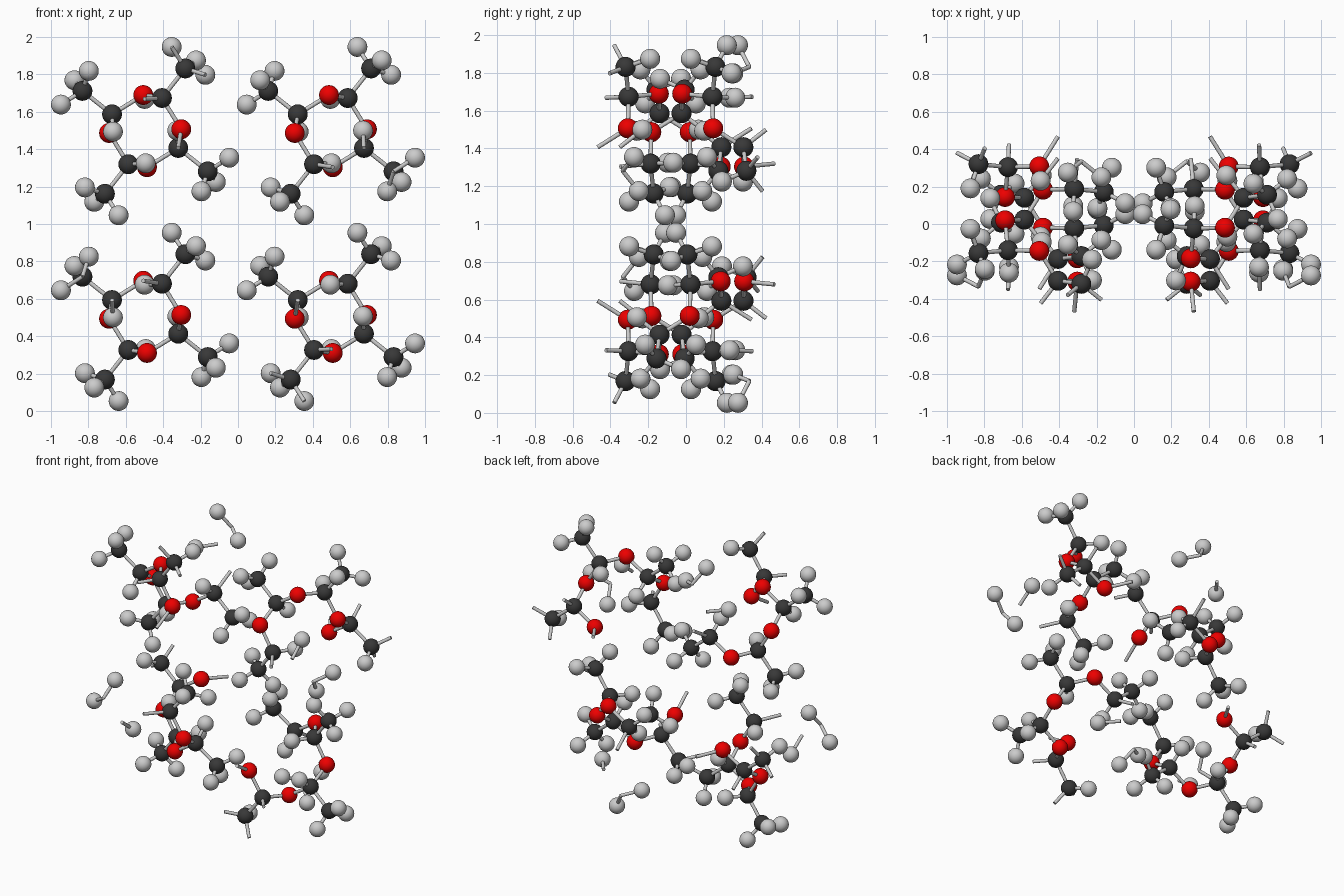
import bpy, bmesh
from mathutils import Vector, Matrix

if "Cube" in bpy.data.objects:
    bpy.data.objects.remove(bpy.data.objects["Cube"])

CELL = 0.655            # cell depth along y (one full helix turn)
RISE = CELL / 4         # four units per turn
BALL, STICK = 0.053, 0.0115
SPACING = 0.4965        # helix axis distance from the centre

# Atoms of one repeat unit: (kind, x offset, z offset, rise along the axis)
UNIT = {
    "C":  ("carbon",   0.090, 0.177,  0.0),
    "O":  ("oxygen",  -0.010, 0.193,  0.160),
    "H":  ("hydrogen", -0.003, 0.172, -0.120),
    "M":  ("carbon",   0.215, 0.335, -0.016),
    "H1": ("hydrogen", 0.142, 0.450, -0.076),
    "H2": ("hydrogen", 0.272, 0.378,  0.114),
    "H3": ("hydrogen", 0.322, 0.301, -0.101),
}
BONDS = [("C", "O"), ("C", "H"), ("C", "M"), ("M", "H1"), ("M", "H2"), ("M", "H3")]

# Helices: name, axis x, axis z, first y, handedness
HELICES = [
    ("upper_left",  -SPACING, 1 + SPACING, -0.304,  1),
    ("upper_right",  SPACING, 1 + SPACING,  0.140, -1),
    ("lower_left",  -SPACING, 1 - SPACING, -0.187, -1),
    ("lower_right",  SPACING, 1 - SPACING,  0.0235, 1),
]


def material(name, rgb):
    m = bpy.data.materials.new(name)
    m.diffuse_color = (*rgb, 1)
    m.use_nodes = True
    m.node_tree.nodes["Principled BSDF"].inputs["Base Color"].default_value = m.diffuse_color
    return m


MATS = {"carbon": material("dark_grey", (0.04, 0.04, 0.04)),
        "oxygen": material("red", (0.85, 0.0, 0.0)),
        "hydrogen": None, "bond": None}


def inside(p):
    return abs(p.y) < CELL / 2


def add_ball(bm, p):
    bmesh.ops.create_uvsphere(bm, u_segments=24, v_segments=14, radius=BALL,
                              matrix=Matrix.Translation(p))


def add_stick(bm, a, b):
    d = b - a
    rot = Vector((0, 0, 1)).rotation_difference(d).to_matrix().to_4x4()
    bmesh.ops.create_cone(bm, cap_ends=True, segments=12, radius1=STICK, radius2=STICK,
                          depth=d.length, matrix=Matrix.Translation((a + b) / 2) @ rot)


def finish(bm, name, mat):
    me = bpy.data.meshes.new(name)
    bm.to_mesh(me)
    bm.free()
    ob = bpy.data.objects.new(name, me)
    bpy.context.collection.objects.link(ob)
    if mat:
        me.materials.append(mat)
    bpy.ops.object.select_all(action='DESELECT')
    ob.select_set(True)
    bpy.context.view_layer.objects.active = ob
    bpy.ops.object.shade_smooth_by_angle(angle=0.8)


def place(helix, k, key):
    """Position of an atom in the k-th unit: quarter turns plus rise."""
    _, ax, az, y0, hand = helix
    _, x, z, dy = UNIT[key]
    for _ in range(k % 4):
        x, z = -z, x
    return Vector((ax + x, y0 + hand * (k * RISE + dy), az + z))


for helix in HELICES:
    parts = {kind: bmesh.new() for kind in MATS}
    # Extra turns either way; keep only what touches the cell
    for k in range(-8, 9):
        for key, spec in UNIT.items():
            p = place(helix, k, key)
            if inside(p):
                add_ball(parts[spec[0]], p)
        pairs = [(place(helix, k, a), place(helix, k, b)) for a, b in BONDS]
        pairs.append((place(helix, k, "O"), place(helix, k + 1, "C")))
        # Bonds reach out to neighbours beyond the cell
        for a, b in pairs:
            if inside(a) or inside(b):
                add_stick(parts["bond"], a, b)
    for kind, bm in parts.items():
        finish(bm, f"{helix[0]}_{kind}s", MATS[kind])
